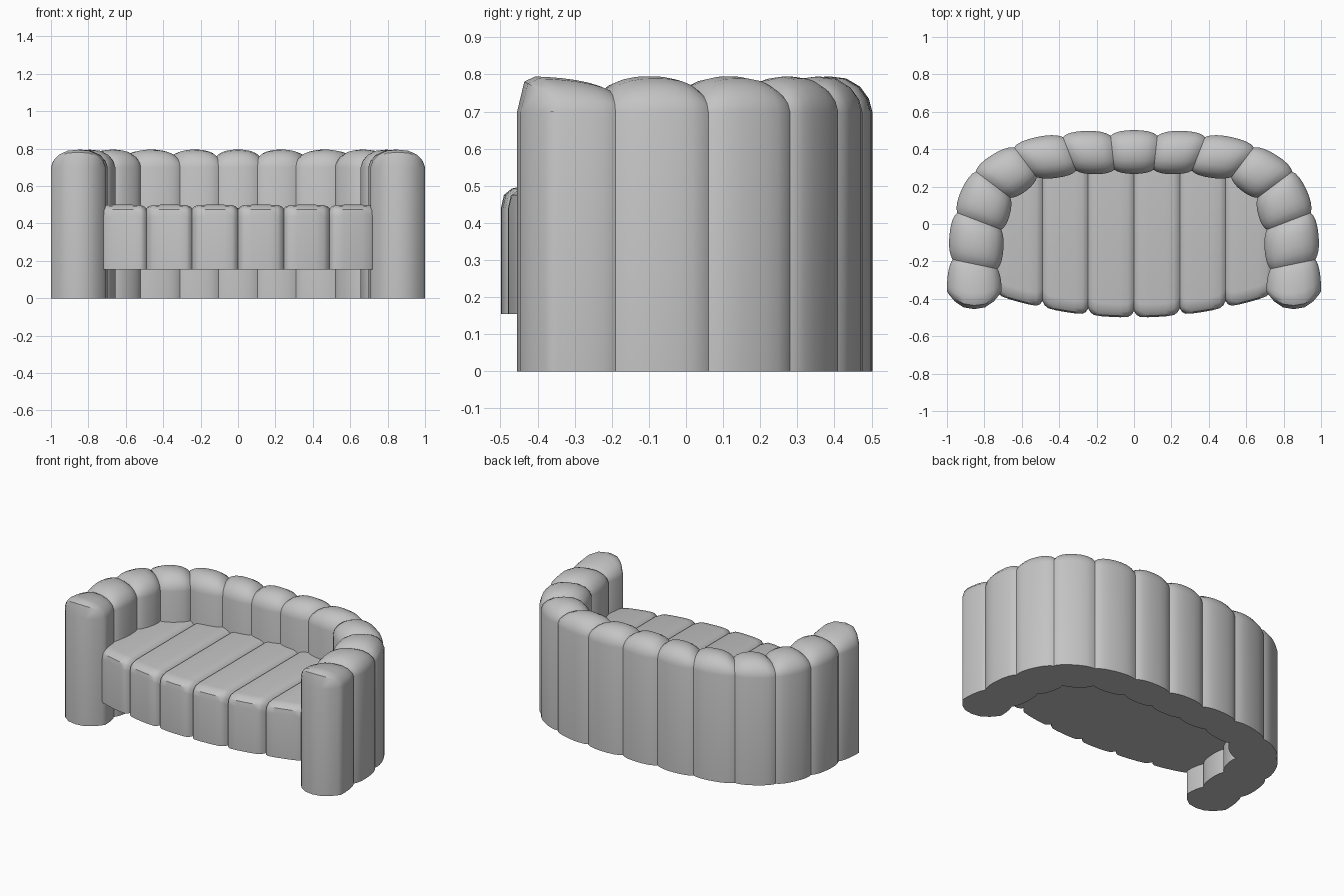
import bpy, bmesh
from mathutils import Vector

cube = bpy.data.objects.get("Cube")
if cube:
    bpy.data.objects.remove(cube, do_unlink=True)

fabric = bpy.data.materials.new("grey fabric")
fabric.use_nodes = True
GREY = (0.55, 0.55, 0.55, 1)
fabric.diffuse_color = GREY
fabric.node_tree.nodes["Principled BSDF"].inputs["Base Color"].default_value = GREY


def loft(name, rings, half):
    """Skin closed rings; each ring is a top run of `half` points, then the bottom run reversed."""
    bm = bmesh.new()
    rows = [[bm.verts.new(p) for p in ring] for ring in rings]
    n = len(rows[0])
    for a, b in zip(rows, rows[1:]):
        for i in range(n):
            j = (i + 1) % n
            bm.faces.new((a[i], a[j], b[j], b[i]))
    for row in (rows[0], rows[-1]):
        for k in range(half - 1):
            bm.faces.new((row[k], row[k + 1], row[n - 2 - k], row[n - 1 - k]))
    bmesh.ops.recalc_face_normals(bm, faces=bm.faces)
    mesh = bpy.data.meshes.new(name)
    bm.to_mesh(mesh)
    bm.free()
    mesh.materials.append(fabric)
    obj = bpy.data.objects.new(name, mesh)
    bpy.context.collection.objects.link(obj)
    bpy.ops.object.select_all(action='DESELECT')
    obj.select_set(True)
    bpy.context.view_layer.objects.active = obj
    bpy.ops.object.shade_smooth_by_angle(angle=0.6)
    return obj


def dome(t, power, root=1.0):
    return max(0.0, 1 - abs(2 * t - 1) ** power) ** root


# Curved channelled backrest: seams as inner and outer points, from arm front to middle
seams = [((0.73, -0.36), (0.97, -0.36)), ((0.73, -0.24), (0.97, -0.19)),
         ((0.71, -0.03), (0.945, 0.06)), ((0.66, 0.14), (0.845, 0.28)),
         ((0.52, 0.25), (0.64, 0.41)), ((0.31, 0.285), (0.38, 0.465)),
         ((0.105, 0.29), (0.125, 0.472))]
seams = [(Vector(a), Vector(b)) for a, b in seams]
flip = Vector((-1, 1))
seams += [(a * flip, b * flip) for a, b in reversed(seams)]
ACROSS = [0, 0.04, 0.14, 0.3, 0.5, 0.7, 0.86, 0.96, 1]
STEPS = [0, 0.08, 0.2, 0.35, 0.5, 0.65, 0.8, 0.92, 1]
last = len(seams) - 2

rings = []
for i in range(last + 1):
    (in_a, out_a), (in_b, out_b) = seams[i], seams[i + 1]
    for t in STEPS if i == last else STEPS[:-1]:
        # Distance along an end channel, 1 at its rounded front
        end = 1 - t if i == 0 else t if i == last else None
        puff = dome(t if end is None else end / 2, 2.5, 0.8)
        rise = 1 if end is None else {1: 0, 0.92: 0.85}.get(round(end, 2), 1)
        inner, outer = in_a.lerp(in_b, t), out_a.lerp(out_b, t)
        outward = (outer - inner).normalized()
        top, bottom = [], []
        for s in ACROSS:
            p = inner.lerp(outer, s) + outward * puff * (-0.022 + 0.052 * s)
            if end is not None:
                p.y -= 0.095 * end * dome(s, 2.5)
            z = 0.7 + rise * dome(s, 2.5, 0.6) * (0.06 + 0.035 * puff)
            top.append((p.x, p.y, z))
            bottom.append((p.x, p.y, 0))
        rings.append(top + bottom[::-1])
loft("backrest_and_arms", rings, len(ACROSS))

# Channelled seat with a bowed, rounded front
edges = [-0.74, -0.49, -0.245, 0, 0.245, 0.49, 0.74]
NOSE = [(0.07, 0.5), (0.03, 0.493), (0.008, 0.475), (0, 0.44)]
rings = []
for i, (a, b) in enumerate(zip(edges, edges[1:])):
    for u in [0, 0.05, 0.13, 0.3, 0.5, 0.7, 0.87, 0.95] + ([1] if i == 5 else []):
        x = a + (b - a) * u
        puff = dome(u, 8)
        front = -0.5 + 0.22 * x * x + 0.035 * (1 - puff)
        back = 0.34 - 0.12 * x * x
        drop = 0.02 * (1 - puff)
        top = [(x, back, 0.5 - drop)] + [(x, front + d, z - drop) for d, z in NOSE]
        rings.append(top + [(x, p[1], 0.155) for p in reversed(top)])
loft("seat", rings, len(NOSE) + 1)
